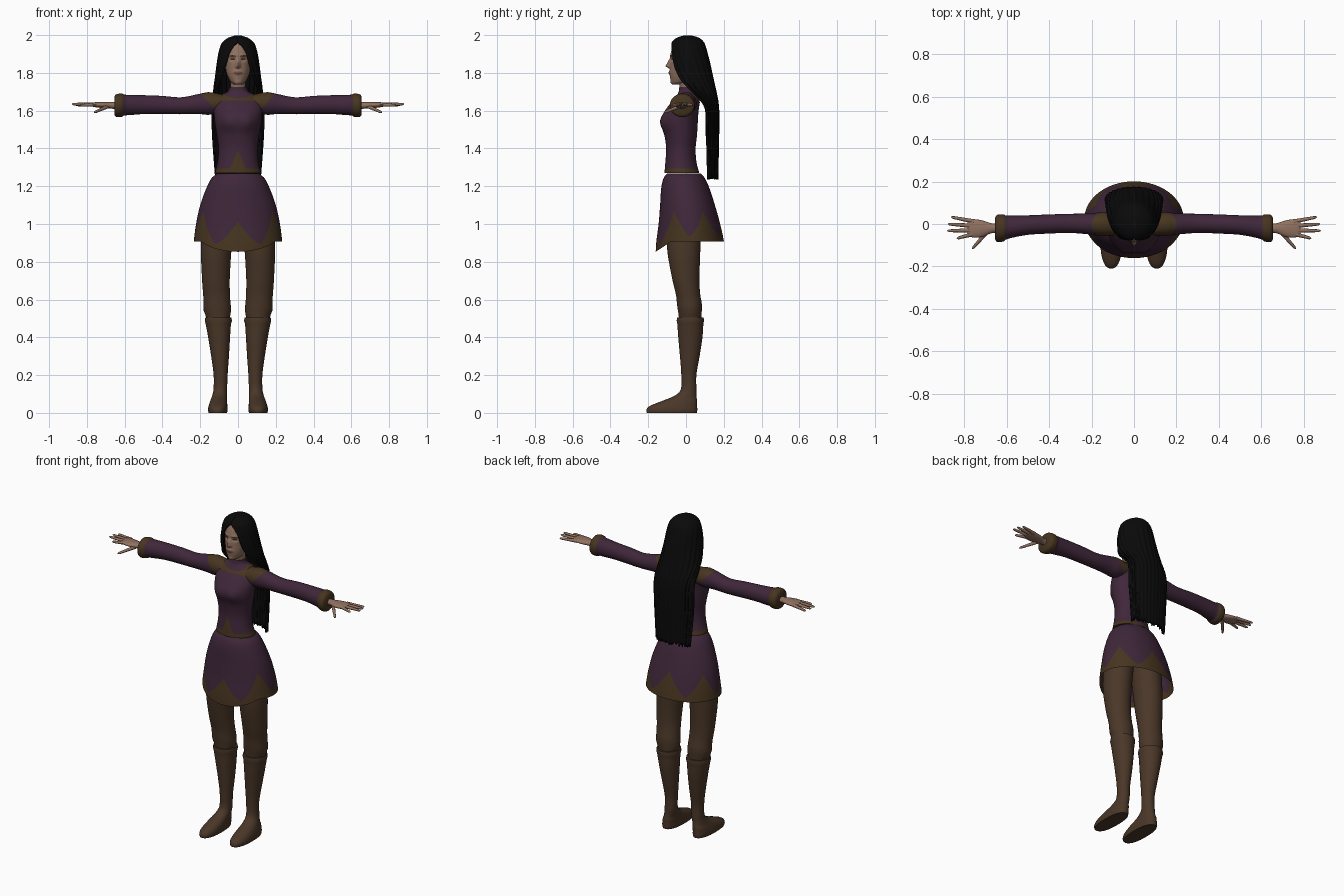
import bpy, bmesh, math, random
from math import sin, cos, pi, exp
from mathutils import Vector

random.seed(4)
if "Cube" in bpy.data.objects:
    bpy.data.objects.remove(bpy.data.objects["Cube"])


def material(name, rgb):
    m = bpy.data.materials.new(name)
    m.use_nodes = True
    m.diffuse_color = (*rgb, 1)
    bsdf = m.node_tree.nodes["Principled BSDF"]
    bsdf.inputs["Base Color"].default_value = (*rgb, 1)
    bsdf.inputs["Roughness"].default_value = 0.8
    return m


PURPLE = material("purple cloth", (0.05, 0.02, 0.042))
TRIM = material("brown trim", (0.062, 0.035, 0.014))
LEATHER = material("brown leather", (0.068, 0.038, 0.021))
SKIN = material("skin", (0.28, 0.165, 0.115))
LIPS = material("lips", (0.16, 0.07, 0.055))
DARK = material("dark eyes", (0.03, 0.02, 0.016))
HAIR = material("black hair", (0.003, 0.003, 0.003))


def sample(table, t):
    """Smooth interpolation of the rows of a table keyed by the first column."""
    n = len(table)
    t = min(max(t, table[0][0]), table[-1][0])
    i = max(k for k in range(n - 1) if table[k][0] <= t)
    a, b = table[i], table[i + 1]
    p, q = table[max(i - 1, 0)], table[min(i + 2, n - 1)]
    h = b[0] - a[0]
    u = (t - a[0]) / h
    out = []
    for c in range(1, len(a)):
        ma = (b[c] - p[c]) / (b[0] - p[0]) * h
        mb = (q[c] - a[c]) / (q[0] - a[0]) * h
        d = b[c] - a[c]
        out.append(a[c] + u * ma + u * u * (3 * d - 2 * ma - mb) + u ** 3 * (ma + mb - 2 * d))
    return out


def loft(name, place, bands, seg=48, caps=(True, True), closed=True):
    """Skin rings place(t, a); each band is (start, end, rows, material), ends may vary with a."""
    val = lambda f, a: f(a) if callable(f) else f
    span = seg if closed else seg + 1
    angles = [2 * pi * k / seg - (0 if closed else pi) for k in range(span)]
    mats = []
    bm = bmesh.new()

    def ring(f, g, u):
        return [bm.verts.new(place(val(f, a) * (1 - u) + val(g, a) * u, a)) for a in angles]

    prev = first = ring(bands[0][0], bands[0][0], 0)
    for f, g, rows, mat in bands:
        if mat not in mats:
            mats.append(mat)
        for r in range(rows):
            cur = ring(f, g, (r + 1) / rows)
            for k in range(seg):
                j = (k + 1) % span
                face = bm.faces.new((prev[k], prev[j], cur[j], cur[k]))
                face.material_index = mats.index(mat)
            prev = cur
    if caps[0]:
        bm.faces.new(first).material_index = 0
    if caps[1]:
        bm.faces.new(prev).material_index = mats.index(bands[-1][3])
    bmesh.ops.recalc_face_normals(bm, faces=bm.faces)
    me = bpy.data.meshes.new(name)
    bm.to_mesh(me)
    bm.free()
    for m in mats:
        me.materials.append(m)
    ob = bpy.data.objects.new(name, me)
    bpy.context.collection.objects.link(ob)
    bpy.ops.object.select_all(action='DESELECT')
    ob.select_set(True)
    bpy.context.view_layer.objects.active = ob
    bpy.ops.object.shade_smooth_by_angle(angle=math.radians(45))
    return ob


def upright(table):
    """Rings stacked along z from rows of (z, half width, centre y, half depth)."""
    def place(z, a):
        rx, cy, ry = sample(table, z)
        return Vector((rx * sin(a), cy - ry * cos(a), z))
    return place


def bump(x, z, x0, z0, w, h):
    return exp(-((x - x0) / w) ** 2 - ((z - z0) / h) ** 2)


# Bodice with pointed hem trim, shoulder yoke and collar
torso = upright([(1.27, .122, -.022, .092), (1.33, .108, -.027, .082), (1.40, .103, -.027, .078),
                 (1.47, .112, -.028, .086), (1.53, .122, -.033, .095), (1.57, .126, -.03, .094),
                 (1.61, .13, -.018, .086), (1.65, .128, 0, .073), (1.68, .1, .008, .057),
                 (1.70, .056, .006, .045), (1.73, .046, .005, .04)])


def bodice_place(z, a):
    p = torso(z, a)
    if cos(a) > 0:
        p.y -= .016 * cos(a) * (bump(p.x, z, .055, 1.54, .045, .045) + bump(p.x, z, -.055, 1.54, .045, .045))
    return p


def bodice_hem(a):
    return 1.295 + .1 * max(0, 1 - min(a, 2 * pi - a) / .36)


yoke_low = lambda a: 1.655 - .03 * sin(a) ** 4
yoke_high = lambda a: 1.667 + .03 * sin(a) ** 2
loft("bodice", bodice_place, [(1.27, bodice_hem, 4, TRIM), (bodice_hem, yoke_low, 28, PURPLE),
                              (yoke_low, yoke_high, 5, TRIM), (yoke_high, 1.725, 5, PURPLE)], 96)

# Skirt with six trim points and a dipping front hem
skirt = upright([(.84, .24, .022, .183), (.9, .235, .022, .18), (1.0, .222, .018, .163),
                 (1.1, .2, .008, .145), (1.2, .163, -.005, .125), (1.25, .135, -.01, .105),
                 (1.268, .11, -.01, .088)])
skirt_hem = lambda a: .908 - .055 * max(0, (cos(a) - .55) / .45)


def skirt_points(a):
    u = abs((a / (pi / 3) + .5) % 1 - .5) * 2
    return skirt_hem(a) + .025 + .135 * (1 - u) ** 1.3


loft("skirt", skirt, [(skirt_hem, skirt_points, 5, TRIM), (skirt_points, 1.268, 16, PURPLE)],
     96, (False, True))

# Neck and head
loft("neck", upright([(1.64, .043, .012, .042), (1.7, .04, .008, .038), (1.78, .042, 0, .042)]),
     [(1.64, 1.78, 6, SKIN)], 32)

skull = upright([(1.738, .018, -.048, .022), (1.75, .036, -.035, .042), (1.775, .052, -.02, .064),
                 (1.8, .061, -.01, .076), (1.84, .068, 0, .085), (1.88, .072, .004, .088),
                 (1.92, .071, .005, .082), (1.955, .058, .005, .066), (1.978, .03, .005, .035)])


def face_place(z, a):
    p = skull(z, a)
    if cos(a) > 0:
        x = abs(p.x)
        slope = max(0, 1 - abs(z - 1.835) / (.045 if z > 1.835 else .014))
        p.y -= .024 * slope * exp(-(x / .011) ** 2)
        p.y += .009 * bump(x, z, .028, 1.872, .015, .011)
        p.y -= .007 * bump(x, z, 0, 1.8, .02, .009) + .006 * bump(x, z, 0, 1.748, .02, .012)
        p.y -= .004 * bump(x, z, .028, 1.893, .022, .007)
    return p


head = loft("head", face_place, [(1.738, 1.978, 80, SKIN)], 112)
head.data.materials.append(LIPS)
head.data.materials.append(DARK)
for f in head.data.polygons:
    c = f.center
    x, z = abs(c.x), c.z
    if c.y > -.03:
        continue
    if (x / .022) ** 2 + ((z - 1.8) / .008) ** 2 < 1:
        f.material_index = 1
    elif ((x - .028) / .014) ** 2 + ((z - 1.872) / .005) ** 2 < 1 \
            or (.012 < x < .045 and abs(z - 1.891 + abs(x - .032) * .15) < .002):
        f.material_index = 2

# Long hair: open at the face, falling as a curtain behind the back
locks = [(1.23, .118, .125, .045, 90), (1.4, .13, .118, .055, 90), (1.5, .136, .115, .06, 90),
         (1.6, .136, .115, .06, 92), (1.65, .133, .10, .07, 98), (1.7, .129, .07, .09, 116),
         (1.75, .124, .045, .103, 128), (1.8, .117, .03, .107, 136), (1.85, .111, .02, .107, 143),
         (1.9, .104, .015, .1, 151), (1.94, .094, .012, .092, 164), (1.965, .08, .01, .083, 178),
         (1.988, .048, .01, .055, 180), (1.999, .012, .01, .015, 180)]
ends = [random.uniform(0, .03) for _ in range(97)]


def hair_place(z, a):
    rx, cy, ry, opening = sample(locks, z)
    b = a / pi * math.radians(min(opening, 180))
    flute = 1 + .025 * cos(a * 16 + .6 * sin(z * 9)) * min(1, (2 - z) * 5)
    return Vector((rx * flute * sin(b), cy + ry * flute * cos(b), z))


hair = loft("long_hair", hair_place,
            [(lambda a: 1.235 + ends[round((a + pi) / (2 * pi) * 96)], 1.45, 10, HAIR),
             (1.45, 1.9, 22, HAIR), (1.9, 1.999, 16, HAIR)], 96, (False, True), False)
thick = hair.modifiers.new("thickness", 'SOLIDIFY')
thick.thickness = .014
thick.offset = -1

# Limbs, built once per side
sleeve = [(.08, .052, .045, 0, 1.64), (.15, .056, .06, 0, 1.638), (.2, .05, .054, 0, 1.636),
          (.3, .045, .045, .003, 1.626), (.4, .045, .048, 0, 1.63), (.5, .046, .05, -.005, 1.632),
          (.58, .053, .054, -.013, 1.63), (.605, .057, .055, -.017, 1.63), (.612, .063, .061, -.018, 1.629),
          (.645, .064, .06, -.021, 1.627), (.655, .05, .048, -.021, 1.627)]
palm = [(.63, .021, .02, -.02, 1.625), (.67, .023, .017, -.02, 1.628), (.72, .04, .016, -.022, 1.63),
        (.765, .043, .012, -.02, 1.632), (.785, .034, .007, -.017, 1.633)]
trousers = [(.47, .105, .055, .022, .058), (.51, .106, .064, .022, .06), (.55, .11, .074, .02, .064),
            (.58, .111, .071, .018, .066), (.62, .113, .071, .012, .064), (.7, .117, .073, 0, .071),
            (.87, .115, .081, -.012, .088), (1.05, .1, .085, -.01, .09)]
boot = [(0, .107, .049, -.075, .132), (.015, .107, .052, -.075, .135), (.035, .106, .05, -.068, .127),
        (.06, .103, .045, -.038, .097), (.09, .098, .039, -.003, .058), (.12, .094, .036, .013, .042),
        (.2, .092, .037, .015, .04), (.3, .095, .047, .02, .052), (.4, .1, .058, .023, .064),
        (.47, .104, .067, .023, .069), (.495, .104, .073, .023, .073), (.505, .104, .069, .023, .07)]
fingers = {"index": ((.76, -.048, 1.632), (.835, -.068, 1.628)),
           "middle": ((.77, -.03, 1.633), (.88, -.032, 1.635)),
           "ring": ((.77, -.008, 1.633), (.877, 0, 1.635)),
           "little": ((.755, .012, 1.632), (.862, .033, 1.63)),
           "thumb": ((.69, -.035, 1.622), (.762, -.117, 1.59))}

for side, s in (("left", 1), ("right", -1)):
    def along_arm(table):
        def place(x, a):
            ry, rz, cy, cz = sample(table, x)
            return Vector((s * x, cy - ry * cos(a), cz + rz * sin(a)))
        return place

    def along_leg(table, square=1):
        def place(z, a):
            cx, rx, cy, ry = sample(table, z)
            k = square if z < .07 else 1
            px = math.copysign(abs(sin(a)) ** k, sin(a))
            py = math.copysign(abs(cos(a)) ** k, cos(a))
            return Vector((s * (cx + rx * px), cy - ry * py, z))
        return place

    shoulder = lambda a: .15 + .05 * sin(a)
    loft(side + "_sleeve", along_arm(sleeve), [(.08, shoulder, 6, TRIM), (shoulder, .605, 24, PURPLE),
                                               (.605, .655, 8, TRIM)], 40)
    loft(side + "_palm", along_arm(palm), [(.63, .785, 12, SKIN)], 24)
    for finger, (base, tip) in fingers.items():
        b, e = (Vector((s * p[0], p[1], p[2])) for p in (base, tip))
        across = (e - b).cross(Vector((0, 0, 1))).normalized()
        up = across.cross(e - b).normalized()

        def digit(t, a):
            r = .0105 * (1 - .4 * t) * math.sqrt(max(.02, 1 - max(0, (t - .85) / .15) ** 2))
            return b.lerp(e, t) + r * (across * cos(a) + up * sin(a))
        loft(side + "_" + finger + "_finger", digit, [(0, .85, 4, SKIN), (.85, 1, 4, SKIN)], 12)
    loft(side + "_trouser_leg", along_leg(trousers), [(.47, 1.05, 24, LEATHER)], 40)
    loft(side + "_boot", along_leg(boot, .85), [(0, .12, 12, LEATHER), (.12, .505, 24, LEATHER)], 40)
